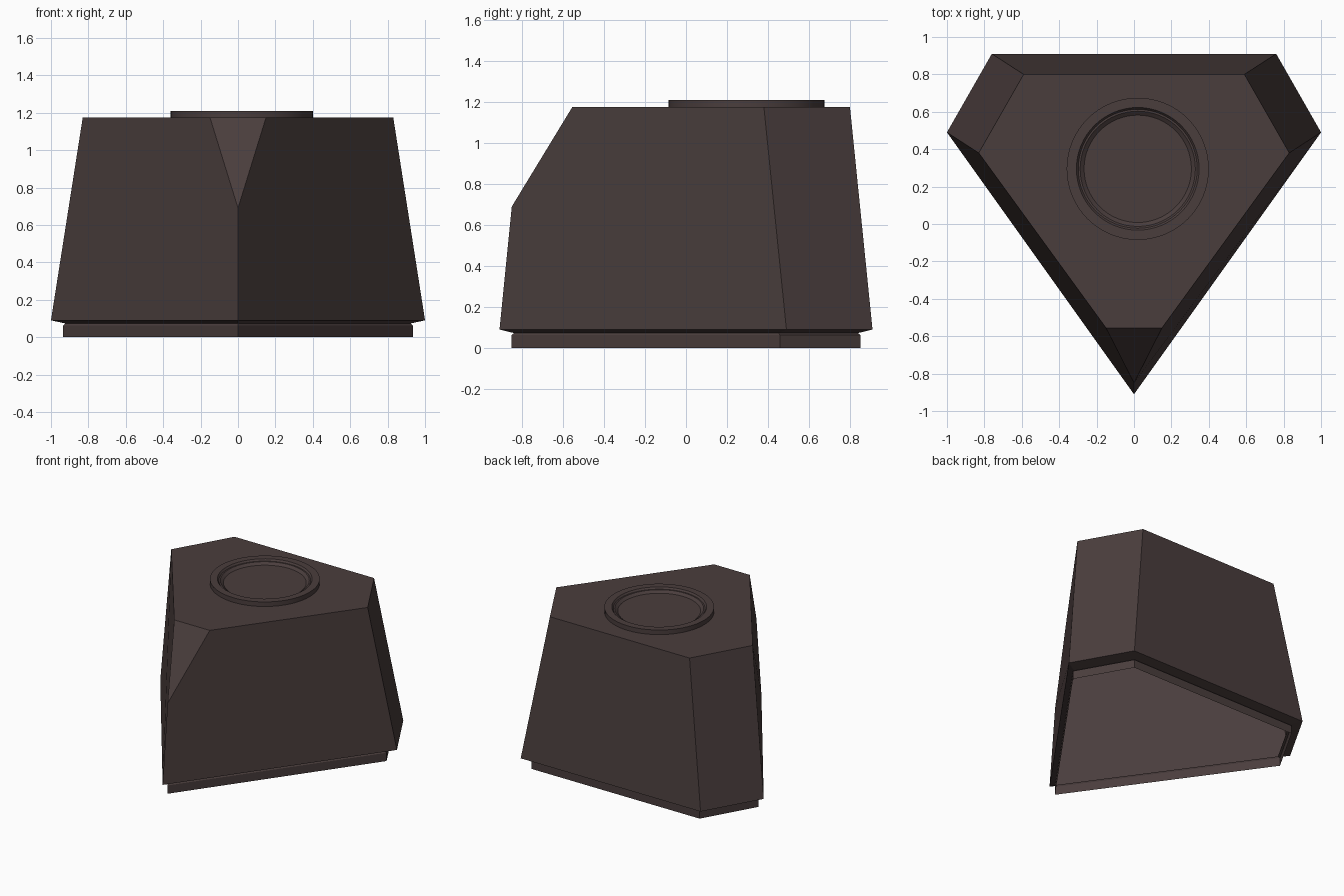
import bpy, bmesh, math

if "Cube" in bpy.data.objects:
    bpy.data.objects.remove(bpy.data.objects["Cube"])

mat = bpy.data.materials.new("dark brown")
mat.diffuse_color = (0.068, 0.047, 0.046, 1)
mat.use_nodes = True
mat.node_tree.nodes["Principled BSDF"].inputs["Base Color"].default_value = mat.diffuse_color


def finish(bm, name):
    me = bpy.data.meshes.new(name)
    bm.to_mesh(me)
    bm.free()
    ob = bpy.data.objects.new(name, me)
    bpy.context.collection.objects.link(ob)
    me.materials.append(mat)
    return ob


# Five-sided footprint, front point first, counter-clockwise
FOOT = [(0, -0.91), (1, 0.49), (0.76, 0.91), (-0.76, 0.91), (-1, 0.49)]


def ring(bm, scale, z):
    return [bm.verts.new((x * scale, y * scale, z)) for x, y in FOOT]


def bridge(bm, a, b):
    n = len(a)
    for i in range(n):
        j = (i + 1) % n
        bm.faces.new((a[i], a[j], b[j], b[i]))


# Hollow body, open underneath: stepped base, tapered walls, clipped front corner
bm = bmesh.new()
rings = [ring(bm, s, z) for s, z in
         [(0.935, 0), (0.935, 0.063), (0.922, 0.073), (1, 0.09)]]
for a, b in zip(rings, rings[1:]):
    bridge(bm, a, b)
low = rings[-1]
H = 1.175
tip = bm.verts.new((0, -0.85, 0.69))
fl, fr, r, br, bl, l = [bm.verts.new((x, y, H)) for x, y in
                        [(-0.15, -0.555), (0.15, -0.555), (0.83, 0.38),
                         (0.59, 0.80), (-0.59, 0.80), (-0.83, 0.38)]]
bm.faces.new((low[0], low[1], r, fr, tip))
bm.faces.new((low[4], low[0], tip, fl, l))
bm.faces.new((tip, fr, fl))
bm.faces.new((low[1], low[2], br, r))
bm.faces.new((low[2], low[3], bl, br))
bm.faces.new((low[3], low[4], l, bl))
bm.faces.new((fl, fr, r, br, bl, l))
finish(bm, "body")

# Raised round rim with a stepped recess, turned from a profile
bm = bmesh.new()
N = 64
prof = [(0.38, 1.175), (0.38, 1.21), (0.328, 1.21), (0.318, 1.197),
        (0.308, 1.197), (0.287, 1.18)]
loops = []
for rad, z in prof:
    loops.append([bm.verts.new((0.02 + rad * math.cos(2 * math.pi * i / N),
                                0.295 + rad * math.sin(2 * math.pi * i / N), z))
                  for i in range(N)])
for a, b in zip(loops, loops[1:]):
    bridge(bm, a, b)
bm.faces.new(loops[-1])
rim = finish(bm, "round_rim")
bpy.context.view_layer.objects.active = rim
rim.select_set(True)
bpy.ops.object.shade_smooth_by_angle(angle=math.radians(25))
